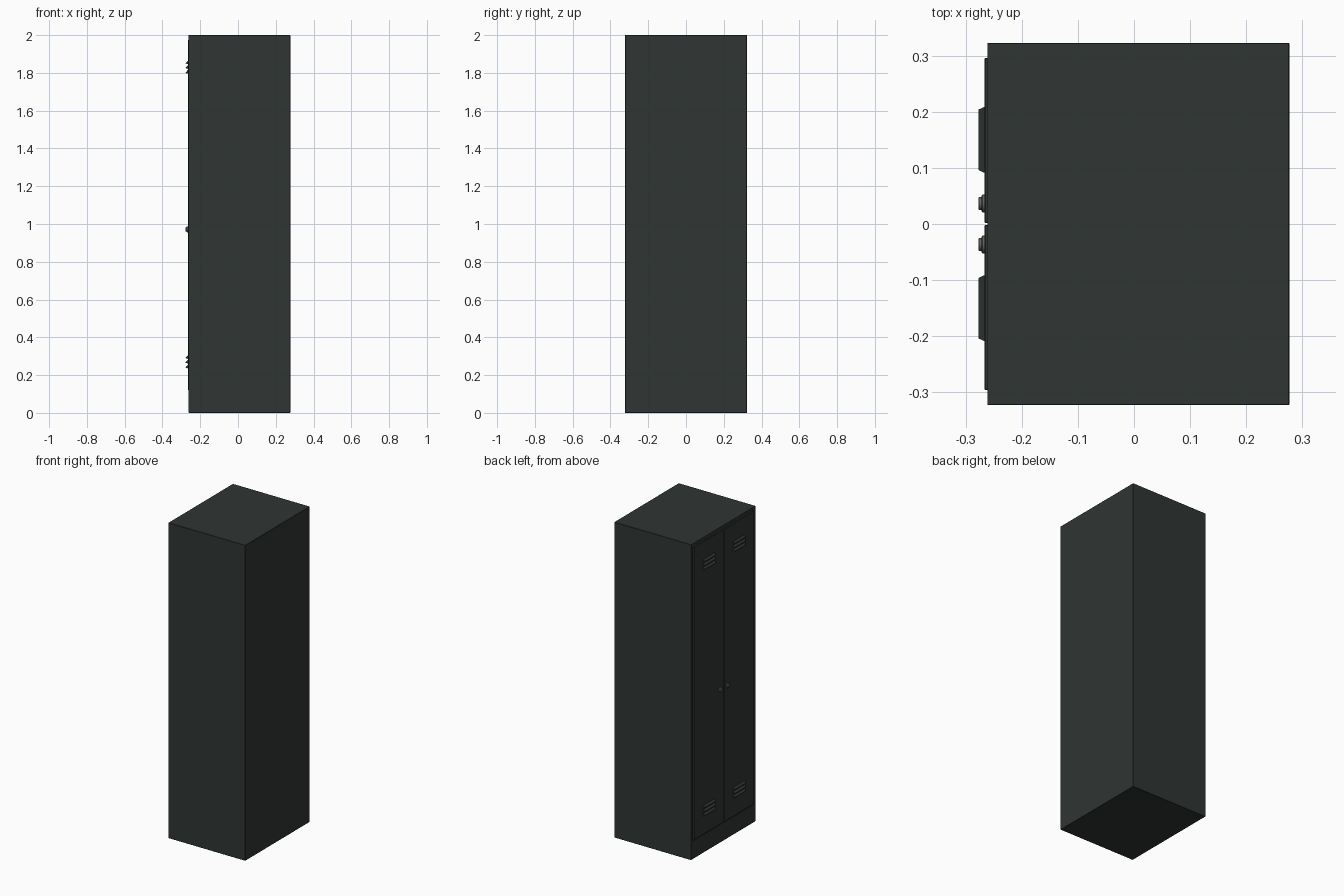
import bpy, bmesh, math
from mathutils import Vector, Matrix

if "Cube" in bpy.data.objects:
    bpy.data.objects.remove(bpy.data.objects["Cube"])


def material(name, color):
    m = bpy.data.materials.new(name)
    m.diffuse_color = (*color, 1)
    m.use_nodes = True
    m.node_tree.nodes["Principled BSDF"].inputs["Base Color"].default_value = m.diffuse_color
    return m


PAINT = material("dark_green_paint", (0.029, 0.036, 0.034))
METAL = material("dull_metal", (0.12, 0.12, 0.12))


def finish(bm, name, mat):
    bmesh.ops.recalc_face_normals(bm, faces=bm.faces)
    mesh = bpy.data.meshes.new(name)
    bm.to_mesh(mesh)
    bm.free()
    ob = bpy.data.objects.new(name, mesh)
    bpy.context.collection.objects.link(ob)
    mesh.materials.append(mat)
    return ob


def box_mesh(lo, hi):
    lo, hi = Vector(lo), Vector(hi)
    bm = bmesh.new()
    bmesh.ops.create_cube(bm, size=1, matrix=Matrix.Translation((lo + hi) / 2)
                          @ Matrix.Diagonal((*(hi - lo), 1)))
    return bm


def bevel(ob, width):
    mod = ob.modifiers.new("edge_bevel", "BEVEL")
    mod.width, mod.segments = width, 1


FRONT, DOOR = -0.261, -0.266

# cabinet with a shallow recess for the doors in its -x face
bm = box_mesh((FRONT, -0.323, 0), (0.277, 0.323, 2))
face = min(bm.faces, key=lambda f: f.calc_center_median().x)
bmesh.ops.inset_region(bm, faces=[face], thickness=0.025)
for v in face.verts:
    v.co.z = 0.117 if v.co.z < 1 else 1.978
inner = bmesh.ops.extrude_face_region(bm, geom=[face])
bmesh.ops.translate(bm, verts=[g for g in inner["geom"] if isinstance(g, bmesh.types.BMVert)],
                    vec=(0.012, 0, 0))
if face.is_valid:
    bm.faces.remove(face)
bevel(finish(bm, "cabinet", PAINT), 0.0015)

for side, s in (("left", 1), ("right", -1)):
    # door panel
    y0, y1 = sorted((s * 0.002, s * 0.296))
    bevel(finish(box_mesh((DOOR, y0, 0.12), (FRONT + 0.012, y1, 1.975)),
                 side + "_door", PAINT), 0.001)

    # louvres: tapered wedges in two groups of three
    bm = bmesh.new()
    for mid in (0.27, 1.83):
        for dz in (-0.025, 0, 0.025):
            z = mid + dz
            ends = []
            for e in (-1, 1):
                yb, yt = s * 0.15 + e * 0.059, s * 0.15 + e * 0.054
                ends.append([bm.verts.new(c) for c in (
                    (DOOR, yb, z + 0.009), (DOOR, yb, z - 0.009),
                    (-0.277, yt, z - 0.005), (-0.277, yt, z - 0.002))])
            a, b = ends
            bm.faces.new(a)
            bm.faces.new(b)
            for i in range(4):
                j = (i + 1) % 4
                bm.faces.new((a[i], a[j], b[j], b[i]))
    finish(bm, side + "_louvres", PAINT)

    # turn lock: lathed flange and cap pointing along -x
    n = 24
    bm = bmesh.new()
    rings = [[bm.verts.new((x, s * 0.0365 + r * math.cos(2 * math.pi * k / n),
                            0.972 + r * math.sin(2 * math.pi * k / n))) for k in range(n)]
             for x, r in ((DOOR, 0.016), (-0.270, 0.016), (-0.272, 0.0135),
                          (-0.272, 0.0115), (-0.276, 0.0115), (-0.2775, 0.0095))]
    for a, b in zip(rings, rings[1:]):
        for k in range(n):
            bm.faces.new((a[k], a[(k + 1) % n], b[(k + 1) % n], b[k]))
    bm.faces.new(rings[0])
    bm.faces.new(rings[-1])
    lock = finish(bm, side + "_lock", METAL)
    bpy.ops.object.select_all(action="DESELECT")
    lock.select_set(True)
    bpy.context.view_layer.objects.active = lock
    bpy.ops.object.shade_smooth_by_angle(angle=math.radians(30))
